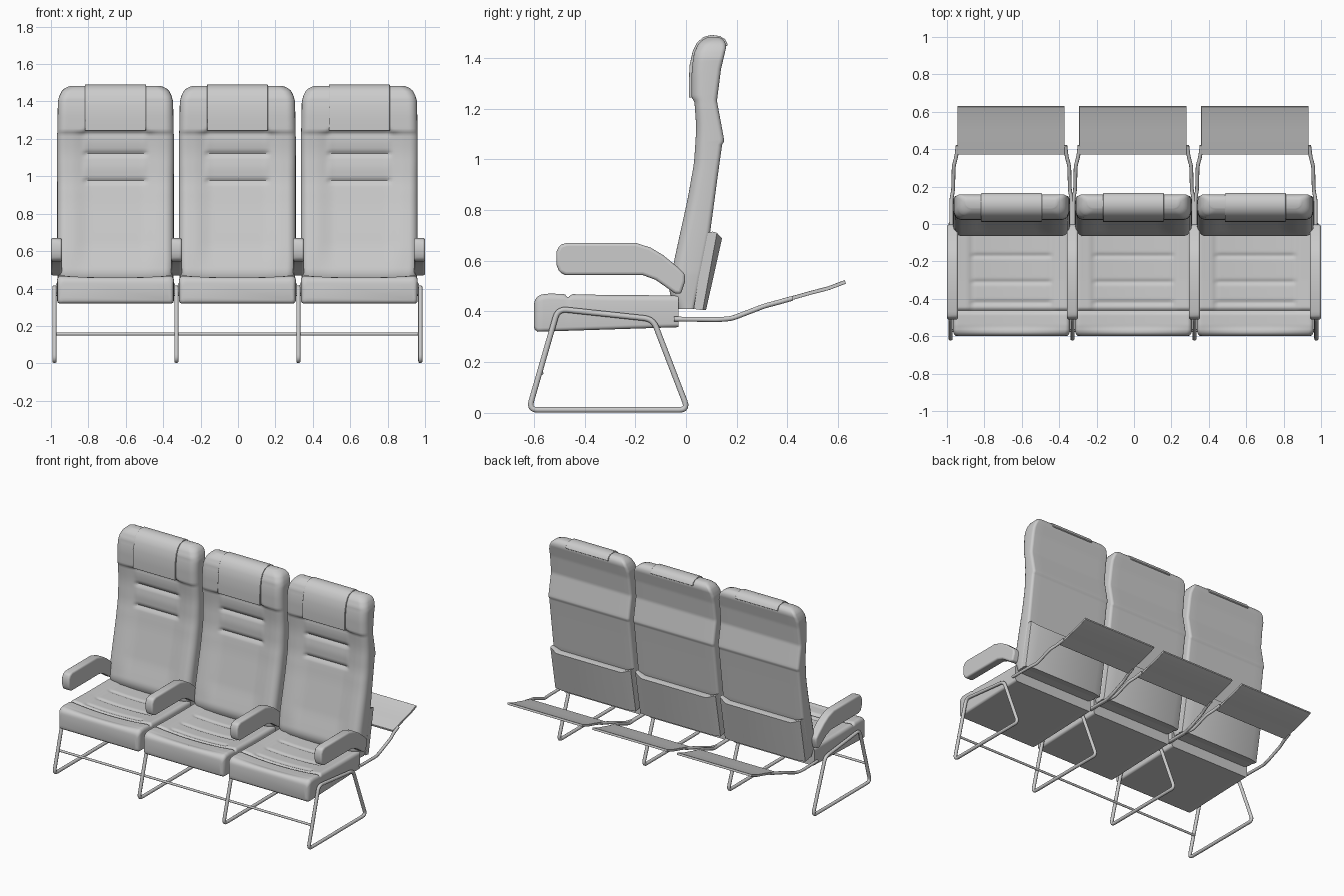
import bpy, bmesh, math
from mathutils import Vector

if "Cube" in bpy.data.objects:
    bpy.data.objects.remove(bpy.data.objects["Cube"])

PITCH = 0.652
SEATS = [-0.655, -0.003, 0.649]
LEGS = [-0.981 + PITCH * i for i in range(4)]


def finish(bm, name, angle=35, bevel=0):
    bmesh.ops.recalc_face_normals(bm, faces=bm.faces[:])
    me = bpy.data.meshes.new(name)
    bm.to_mesh(me)
    bm.free()
    ob = bpy.data.objects.new(name, me)
    bpy.context.collection.objects.link(ob)
    if bevel:
        m = ob.modifiers.new("round", 'BEVEL')
        m.width, m.segments, m.limit_method = bevel, 4, 'ANGLE'
        m.angle_limit = math.radians(40)
    smooth(ob, angle)
    return ob


def smooth(ob, angle):
    bpy.ops.object.select_all(action='DESELECT')
    ob.select_set(True)
    bpy.context.view_layer.objects.active = ob
    bpy.ops.object.shade_smooth_by_angle(angle=math.radians(angle))


def interp(tab, s):
    if s <= tab[0][0]:
        return tab[0][1]
    for (a, p), (b, q) in zip(tab, tab[1:]):
        if s <= b:
            return p + (q - p) * (s - a) / (b - a)
    return tab[-1][1]


def step(a, b, t):
    t = max(0, min(1, (t - a) / (b - a)))
    return t * t * (3 - 2 * t)


def bump(t, w):
    return math.exp(-(t / w) ** 2)


def cushion(name, rows, width, lo, hi, r1, r2, disp, place, cx):
    """Loft of rounded rectangles; the padded (lo) side is displaced."""
    bm, rings, n = bmesh.new(), [], 44
    for s in rows:
        w, f, b = interp(width, s), lo(s), hi(s)
        k = min(1, (b - f) * 0.95 / (r1 + r2))
        ra, rb = r1 * k, r2 * k
        pts = []
        arc = [math.radians(a) for a in (90, 70, 50, 30, 12)]
        left = [(-w + ra - ra * math.sin(a), f + ra - ra * math.cos(a), math.cos(a)) for a in arc]
        pts += left
        pts += [((w - ra) * (2 * i / n - 1), f, 1) for i in range(n + 1)]
        pts += [(-x, t, c) for x, t, c in reversed(left)]
        back = [(w - rb + rb * math.sin(a), b - rb + rb * math.cos(a), 0) for a in arc]
        pts += back
        pts += [((w - rb) * (1 - 2 * i / 10), b, 0) for i in range(11)]
        pts += [(-x, t, c) for x, t, c in reversed(back)]
        rings.append([bm.verts.new(place(x + cx, t + c * disp(x, s), s)) for x, t, c in pts])
    for a, b in zip(rings, rings[1:]):
        for i in range(len(a)):
            j = (i + 1) % len(a)
            bm.faces.new((a[i], a[j], b[j], b[i]))
    bm.faces.new(rings[0])
    bm.faces.new(rings[-1])
    return finish(bm, name, 50)


def prism(name, sections, angle=35, bevel=0):
    """Skin equal-length (y, z) outlines placed at successive x."""
    bm = bmesh.new()
    rs = [[bm.verts.new((x, y, z)) for y, z in poly] for x, poly in sections]
    for a, b in zip(rs, rs[1:]):
        for i in range(len(a)):
            j = (i + 1) % len(a)
            bm.faces.new((a[i], a[j], b[j], b[i]))
    bm.faces.new(rs[0])
    bm.faces.new(rs[-1])
    return finish(bm, name, angle, bevel)


def ribbon(path, t):
    """Outline of a strip of thickness t along a (y, z) path."""
    other = []
    for i, p in enumerate(path):
        d = Vector(path[min(i + 1, len(path) - 1)]) - Vector(path[max(i - 1, 0)])
        d.normalize()
        other.append((p[0] + d.y * t, p[1] - d.x * t))
    return path + other[::-1]


def tube(name, pts, radius, fillet=0, closed=False):
    pts = [Vector(p) for p in pts]
    out = []
    for i, p in enumerate(pts):
        if not fillet or (not closed and i in (0, len(pts) - 1)):
            out.append(p)
            continue
        a = p + (pts[i - 1] - p).normalized() * fillet
        b = p + (pts[(i + 1) % len(pts)] - p).normalized() * fillet
        for k in range(6):
            t = k / 5
            out.append(a * (1 - t) ** 2 + p * 2 * t * (1 - t) + b * t * t)
    cu = bpy.data.curves.new(name, 'CURVE')
    cu.dimensions, cu.bevel_depth, cu.bevel_resolution = '3D', radius, 3
    cu.use_fill_caps = True
    sp = cu.splines.new('POLY')
    sp.points.add(len(out) - 1)
    for q, p in zip(sp.points, out):
        q.co = (*p, 1)
    sp.use_cyclic_u = closed
    ob = bpy.data.objects.new(name, cu)
    bpy.context.collection.objects.link(ob)
    bpy.ops.object.select_all(action='DESELECT')
    ob.select_set(True)
    bpy.context.view_layer.objects.active = ob
    bpy.ops.object.convert(target='MESH')
    smooth(bpy.context.object, 40)


# backrest profiles: (z, value)
FRONT = [(.41, -.035), (.47, -.07), (.585, -.05), (.705, -.024), (.85, .008), (.98, .03), (1.12, .032),
         (1.24, .022), (1.355, .022), (1.42, .032), (1.455, .048), (1.472, .065), (1.482, .085)]
BACK = [(.41, .035), (.71, .095), (.94, .126), (1.062, .143), (1.07, .151), (1.085, .149), (1.23, .122),
        (1.355, .138), (1.44, .158), (1.46, .156), (1.475, .145), (1.482, .13)]
B_WIDTH = [(.41, .305), (.55, .312), (1.2, .312), (1.4, .308), (1.43, .3), (1.455, .288), (1.472, .27), (1.482, .245)]


def back_front(z):
    if z > 1.4:
        return interp(FRONT, z)
    return sum(interp(FRONT, z + d) for d in (-.03, -.015, 0, .015, .03)) / 5


def back_disp(x, z):
    ax = abs(x)
    inner = 1 - step(.15, .18, ax)
    wide = 1 - step(.13, .24, ax)
    below = 1 - step(1.225, 1.245, z)
    d = .010 * below * step(.9, 1.2, z)                      # step under the head wings
    d += .016 * wide * below * step(.45, .65, z)             # dished middle
    d += inner * .012 * sum(bump(z - c, .012) for c in (.975, 1.12, 1.24))
    d -= inner * .006 * sum(bump(z - c, .05) for c in (1.05, 1.18))
    return d


# seat profiles: (y, value)
TOP = [(-.6, -.425), (-.596, -.445), (-.585, -.46), (-.57, -.468), (-.54, -.472), (-.3, -.466), (-.03, -.465)]
BOTTOM = [(-.6, -.338), (-.596, -.328), (-.585, -.32), (-.03, -.338)]
S_WIDTH = [(-.6, .292), (-.596, .302), (-.585, .309), (-.57, .312), (-.03, .312)]


def seat_disp(x, y):
    ax = abs(x)
    inner = (1 - step(.2, .22, ax)) * step(-.475, -.455, y)
    d = .018 * max(0, 1 - (x / .3) ** 2) * step(-.6, -.54, y)
    d += .014 * bump(y + .465, .009)
    d += inner * (.006 + .007 * sum(bump(y + c, .012) for c in (.42, .31, .17)))
    d += .006 * bump(ax - .215, .01) * step(-.475, -.455, y)
    return d


rows_z = [.41 + 1.03 * i / 100 for i in range(101)] + [1.448, 1.456, 1.464, 1.47, 1.476, 1.48, 1.482]
rows_y = [-.6, -.598, -.596, -.591, -.585, -.578] + [-.57 + .54 * i / 75 for i in range(76)]
COVER = [(.012, 1.243), (.011, 1.30), (.014, 1.37), (.026, 1.425), (.043, 1.46), (.068, 1.482),
         (.1, 1.491), (.135, 1.486), (.155, 1.473), (.166, 1.45)]

for cx in SEATS:
    cushion("backrest", rows_z, B_WIDTH, back_front, lambda z: interp(BACK, z), .045, .018,
            back_disp, lambda x, t, s: (x, t, s), cx)
    cushion("seat_cushion", rows_y, S_WIDTH, lambda y: interp(TOP, y), lambda y: interp(BOTTOM, y),
            .025, .015, seat_disp, lambda x, t, s: (x, s, -t), cx)
    # padded flap over the headrest
    prism("headrest_cover", [(cx - .163, ribbon(COVER, .016)), (cx + .163, ribbon(COVER, .016))], 40, .004)
    # rear pocket, fuller in the middle
    mid = [(.08, .69), (.128, .692), (.142, .688), (.079, .405), (.03, .41)]
    end = [(.08, .71), (.105, .715), (.122, .71), (.066, .405), (.03, .41)]
    prism("rear_pocket", [(cx + x, p) for x, p in ((-.309, end), (-.25, mid), (.25, mid), (.309, end))], 25)
    # swung-down tray with its two arms
    tray = ribbon([(.37, .447), (.43, .464), (.49, .481), (.56, .499), (.626, .524)], .015)
    prism("tray", [(cx - .29, tray), (cx + .284, tray)], 30, .002)
    for s in (-1, 1):
        tube("tray_arm", [(cx + s * x, y, z) for x, y, z in (
            (.322, -.047, .37), (.322, .13, .368), (.312, .18, .372), (.309, .31, .422),
            (.295, .36, .435), (.288, .42, .452))], .01, .02)

# side frames
for x in LEGS:
    tube("leg_frame", [(x, -.62, .012), (x, .008, .012), (x, -.13, .37), (x, -.505, .41)], .0115, .035, True)
tube("cross_bar", [(LEGS[0], -.57, .157), (LEGS[3], -.57, .157)], .008)

# armrests
ARM = [(-.50, .555), (-.475, .543), (-.17, .543), (-.12, .525), (-.07, .49), (-.045, .472), (-.02, .468),
       (-.003, .52), (-.004, .548), (-.03, .573), (-.09, .622), (-.14, .652), (-.20, .671), (-.47, .671),
       (-.498, .662), (-.511, .635), (-.511, .585)]
for x in (-.9705, -.329, .3235, .9705):
    prism("armrest", [(x - .0295, ARM), (x + .0295, ARM)], 40, .012)
